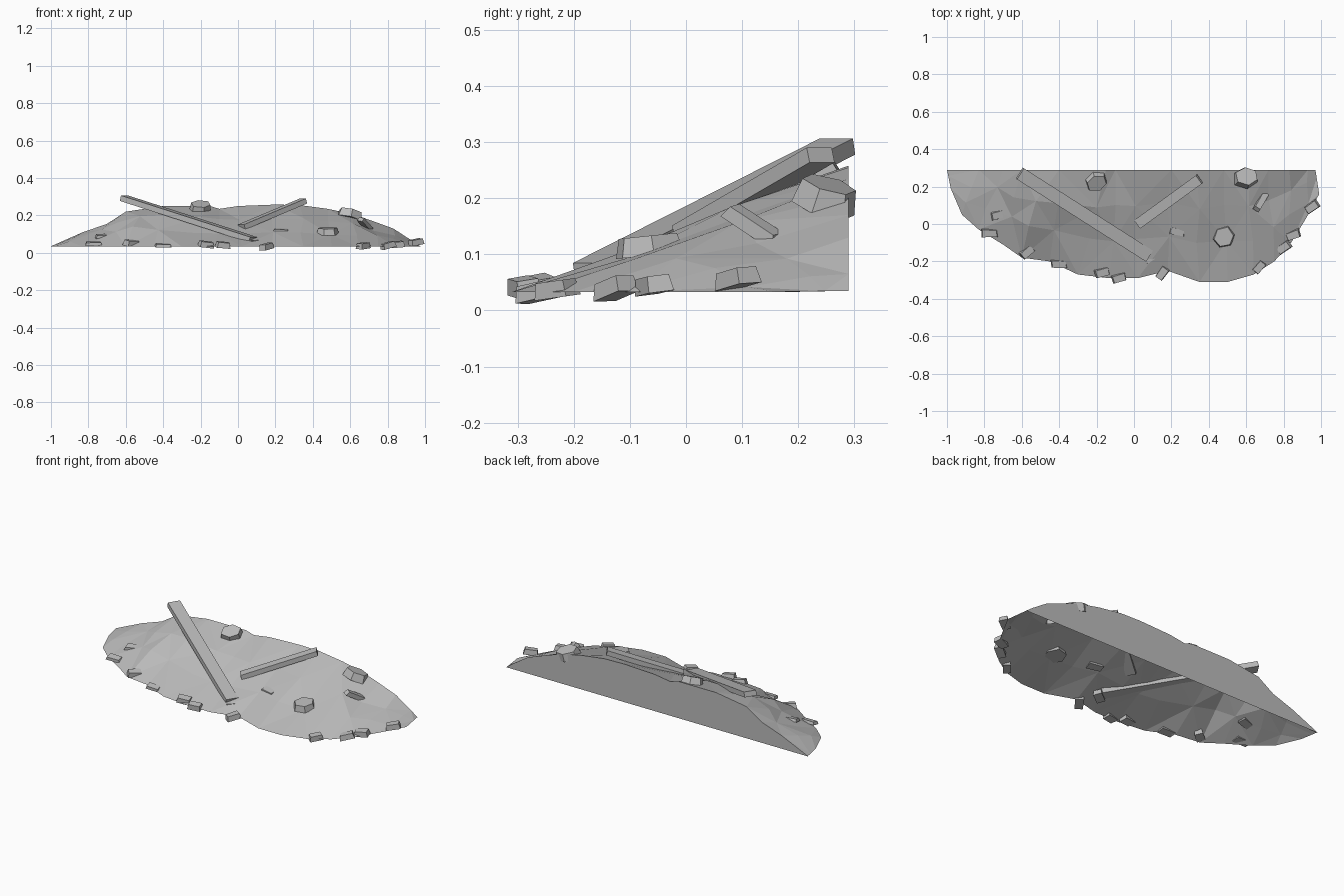
import bpy, bmesh, math, random
from mathutils import Vector, Matrix

cube = bpy.data.objects.get("Cube")
if cube:
    bpy.data.objects.remove(cube)
random.seed(4)

stone = bpy.data.materials.new("grey stone")
stone.use_nodes = True
GREY = (0.5, 0.5, 0.5, 1)
stone.diffuse_color = GREY
stone.node_tree.nodes["Principled BSDF"].inputs["Base Color"].default_value = GREY


def finish(bm, name):
    bmesh.ops.recalc_face_normals(bm, faces=bm.faces)
    mesh = bpy.data.meshes.new(name)
    bm.to_mesh(mesh)
    bm.free()
    mesh.materials.append(stone)
    ob = bpy.data.objects.new(name, mesh)
    bpy.context.collection.objects.link(ob)
    return ob


# Mound: ridge (x, z) along the flat back, joined to the rim (x, y) at the foot
BACK, BASE = 0.29, 0.033
ridge = [(-1, .035), (-.83, .11), (-.7, .155), (-.6, .22), (-.5, .235), (-.4, .25),
         (-.15, .25), (-.1, .235), (0, .25), (.2, .258), (.33, .255), (.48, .235),
         (.62, .205), (.72, .17), (.83, .13), (.93, .065), (.97, .035)]
rim = [(-.98, .19), (-.92, .05), (-.83, -.03), (-.7, -.11), (-.6, -.18), (-.45, -.2),
       (-.3, -.27), (-.13, -.29), (.02, -.29), (.18, -.25), (.35, -.31), (.5, -.31),
       (.64, -.27), (.75, -.2), (.84, -.1), (.92, .03), (.99, .16)]
bm = bmesh.new()
rows, feet = [], []
last = len(ridge) - 1
for i, ((bx, bz), (fx, fy)) in enumerate(zip(ridge, rim)):
    top, foot = Vector((bx, BACK, bz)), Vector((fx, fy, BASE))
    bump = 0.03 * math.exp(-((bx + .47) / .1) ** 2)
    row = [bm.verts.new(top)]
    for t in (0.33, 0.66):
        p = top.lerp(foot, t)
        if 0 < i < last:
            p += Vector((random.uniform(-.015, .015), random.uniform(-.02, .02),
                         bump + random.uniform(-.006, .014)))
        row.append(bm.verts.new(p))
    row.append(bm.verts.new(foot))
    rows.append(row)
    feet.append(bm.verts.new((bx, BACK, BASE)))
for i in range(last):
    a, b = rows[i], rows[i + 1]
    for j in range(3):
        if (i + j) % 2:
            bm.faces.new((a[j], a[j + 1], b[j + 1]))
            bm.faces.new((a[j], b[j + 1], b[j]))
        else:
            bm.faces.new((a[j], a[j + 1], b[j]))
            bm.faces.new((a[j + 1], b[j + 1], b[j]))
    bm.faces.new((a[0], b[0], feet[i + 1], feet[i]))
finish(bm, "rubble_mound")


# Planks: boxes stretched between two points
def plank(name, start, end, width, thick):
    a, b = Vector(start), Vector(end)
    along = (b - a).normalized()
    side = Vector((0, 0, 1)).cross(along).normalized()
    up = along.cross(side)
    m = Matrix((along, side, up)).transposed().to_4x4()
    m.translation = (a + b) / 2
    bm = bmesh.new()
    bmesh.ops.create_cube(bm, size=1)
    bm.transform(m @ Matrix.Diagonal(((b - a).length, width, thick, 1)))
    finish(bm, name)


plank("long_plank", (-.61, .27, .292), (.08, -.17, .07), .07, .03)
plank("short_plank", (.02, 0, .138), (.35, .24, .277), .055, .028)


# Stones: irregular tapered slabs with a given number of sides
def slab(name, place, size, turn, tilt=(0, 0), sides=4):
    bm = bmesh.new()
    loops = [[], []]
    for k in range(sides):
        ang = math.tau * (k + 0.5) / sides
        r = random.uniform(.9, 1.05) * (.7 if sides == 4 else .52)
        for h, taper in ((0, 1), (1, .85)):
            loops[h].append(bm.verts.new((r * taper * math.cos(ang),
                                          r * taper * math.sin(ang), h - .5)))
    low, high = loops
    bm.faces.new(low[::-1])
    bm.faces.new(high)
    for k in range(sides):
        n = (k + 1) % sides
        bm.faces.new((low[k], low[n], high[n], high[k]))
    rot = (Matrix.Rotation(math.radians(tilt[0]), 4, 'X')
           @ Matrix.Rotation(math.radians(tilt[1]), 4, 'Y')
           @ Matrix.Rotation(math.radians(turn), 4, 'Z'))
    bm.transform(Matrix.Translation(place) @ rot @ Matrix.Diagonal((*size, 1)))
    finish(bm, name)


slab("ridge_boulder", (-.2, .23, .235), (.13, .11, .06), 20, (25, 5), 6)
slab("back_boulder", (.6, .25, .203), (.15, .12, .045), 10, (-15, 12), 6)
slab("front_boulder", (.48, -.07, .115), (.13, .125, .035), 40, (6, 0), 6)
slab("side_slab", (.68, .12, .152), (.13, .04, .025), 62, (-22, 22))

# Small bricks scattered round the foot of the mound
bricks = [(.95, .09, .057, 35), (.85, -.06, .045, 20), (.8, -.125, .04, 35),
          (.67, -.23, .038, 50), (.15, -.265, .033, 55), (.09, -.175, .055, 35),
          (-.08, -.29, .042, 15), (-.17, -.26, .045, 15), (-.57, -.15, .052, 40)]
for n, (x, y, z, turn) in enumerate(bricks):
    slab(f"brick_{n + 1}", (x, y, z), (.08, .047, .03), turn, (8, random.uniform(-12, 12)))

# Flat chips half buried in the slope
chips = [(-.72, .05, .09, 15), (-.77, -.05, .05, 0), (-.4, -.215, .04, 0), (.23, -.04, .12, -10)]
for n, (x, y, z, turn) in enumerate(chips):
    slab(f"chip_{n + 1}", (x, y, z), (.09, .045, .016), turn, (12, 0))
